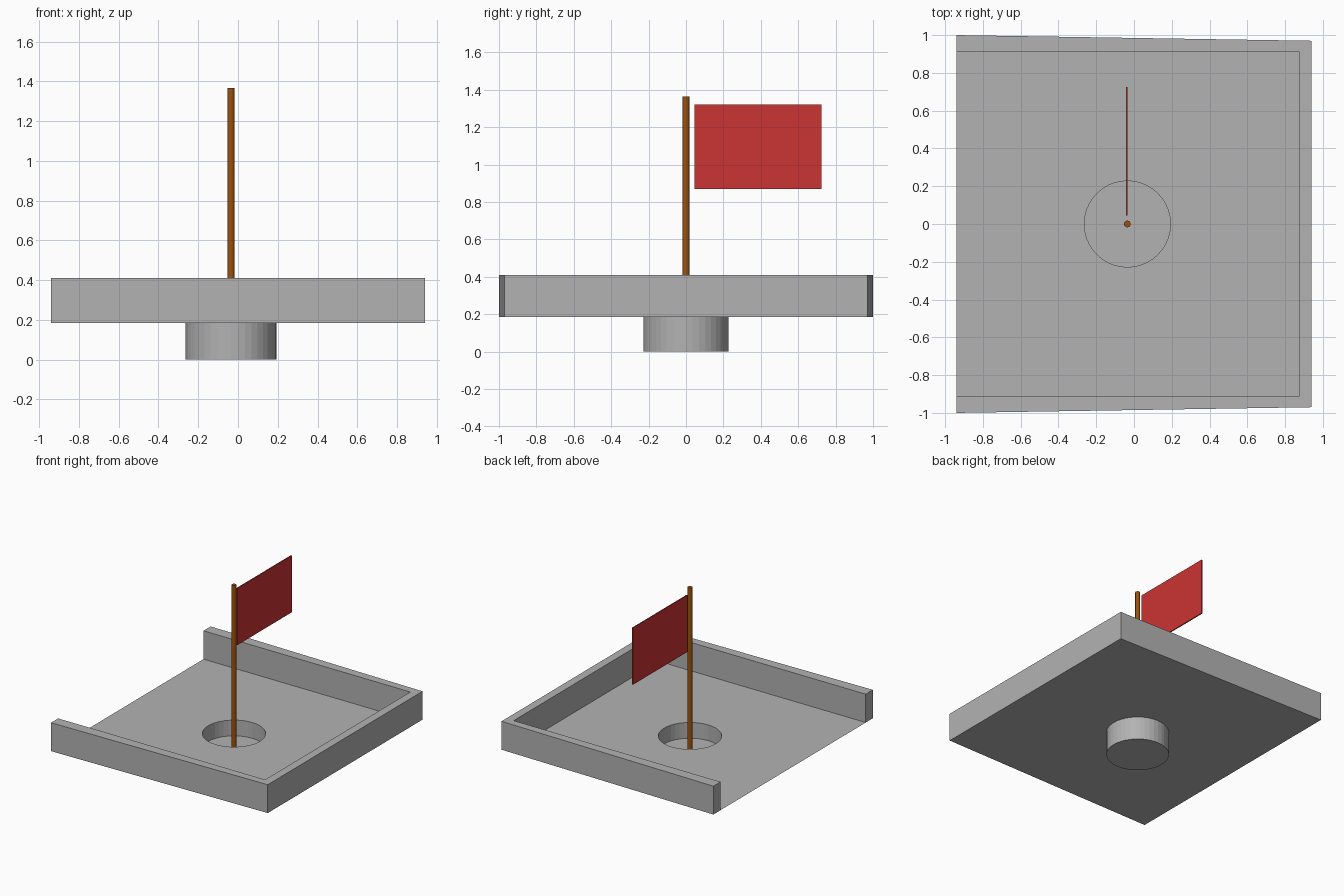
import bpy, bmesh, math

if "Cube" in bpy.data.objects:
    bpy.data.objects.remove(bpy.data.objects["Cube"])

CX = -0.035          # shared axis of cup and pole
CUP_R = 0.228
FLOOR_Z, RIM_Z = 0.185, 0.41
SIDES = 40


def material(name, rgb):
    m = bpy.data.materials.new(name)
    m.diffuse_color = (*rgb, 1)
    m.use_nodes = True
    m.node_tree.nodes["Principled BSDF"].inputs["Base Color"].default_value = m.diffuse_color
    return m


grey = material("grey", (0.448, 0.448, 0.448))
red = material("red", (0.60, 0.033, 0.033))
brown = material("brown", (0.32, 0.085, 0.005))


def add_object(name, bm, mat, recalc=True):
    if recalc:
        bmesh.ops.recalc_face_normals(bm, faces=bm.faces)
    me = bpy.data.meshes.new(name)
    bm.to_mesh(me)
    bm.free()
    me.materials.append(mat)
    ob = bpy.data.objects.new(name, me)
    bpy.context.collection.objects.link(ob)
    return ob


def ring(bm, r, z, n=SIDES):
    return [bm.verts.new((CX + r * math.cos(2 * math.pi * i / n),
                          r * math.sin(2 * math.pi * i / n), z)) for i in range(n)]


def loop_edges(bm, verts):
    return [bm.edges.new((a, b)) for a, b in zip(verts, verts[1:] + verts[:1])]


# Three-sided wall, open on the left
outline = [(-0.94, -1), (0.94, -0.97), (0.94, 0.97), (-0.94, 1)]
inner = [(-0.94, 0.91), (0.875, 0.91), (0.875, -0.91), (-0.94, -0.91)]
bm = bmesh.new()
base = bm.faces.new([bm.verts.new((x, y, FLOOR_Z)) for x, y in outline + inner])
ext = bmesh.ops.extrude_face_region(bm, geom=[base], use_keep_orig=True)
for v in ext["geom"]:
    if isinstance(v, bmesh.types.BMVert):
        v.co.z = RIM_Z
bmesh.ops.delete(bm, geom=[base], context='FACES_ONLY')
add_object("tray_wall", bm, grey)

# Thin green floor sheet with a round hole
bm = bmesh.new()
edges = loop_edges(bm, [bm.verts.new((x, y, FLOOR_Z)) for x, y in outline])
edges += loop_edges(bm, ring(bm, CUP_R, FLOOR_Z))
bmesh.ops.triangle_fill(bm, edges=edges, use_beauty=True, normal=(0, 0, 1))
for f in bm.faces:
    f.normal_update()
    if f.normal.z < 0:
        f.normal_flip()
add_object("tray_floor", bm, grey, recalc=False)

# Cup under the hole, with a raised inside bottom
bm = bmesh.new()
low, high = ring(bm, CUP_R, 0), ring(bm, CUP_R, FLOOR_Z)
for i in range(SIDES):
    j = (i + 1) % SIDES
    bm.faces.new((low[i], low[j], high[j], high[i]))
bm.faces.new(low[::-1])
bm.faces.new(ring(bm, CUP_R, 0.06))
add_object("cup", bm, grey, recalc=False)

# Pole
bpy.ops.mesh.primitive_cylinder_add(vertices=16, radius=0.018, depth=1.363,
                                    location=(CX, 0, 0.002 + 1.363 / 2))
pole = bpy.context.object
pole.name = "pole"
pole.data.materials.append(brown)
bpy.ops.object.shade_smooth_by_angle()

# Flag panel
bm = bmesh.new()
bmesh.ops.create_cube(bm, size=1)
for v in bm.verts:
    v.co = (CX - 0.004 + v.co.x * 0.009, 0.385 + v.co.y * 0.68, 1.095 + v.co.z * 0.45)
add_object("flag", bm, red)
